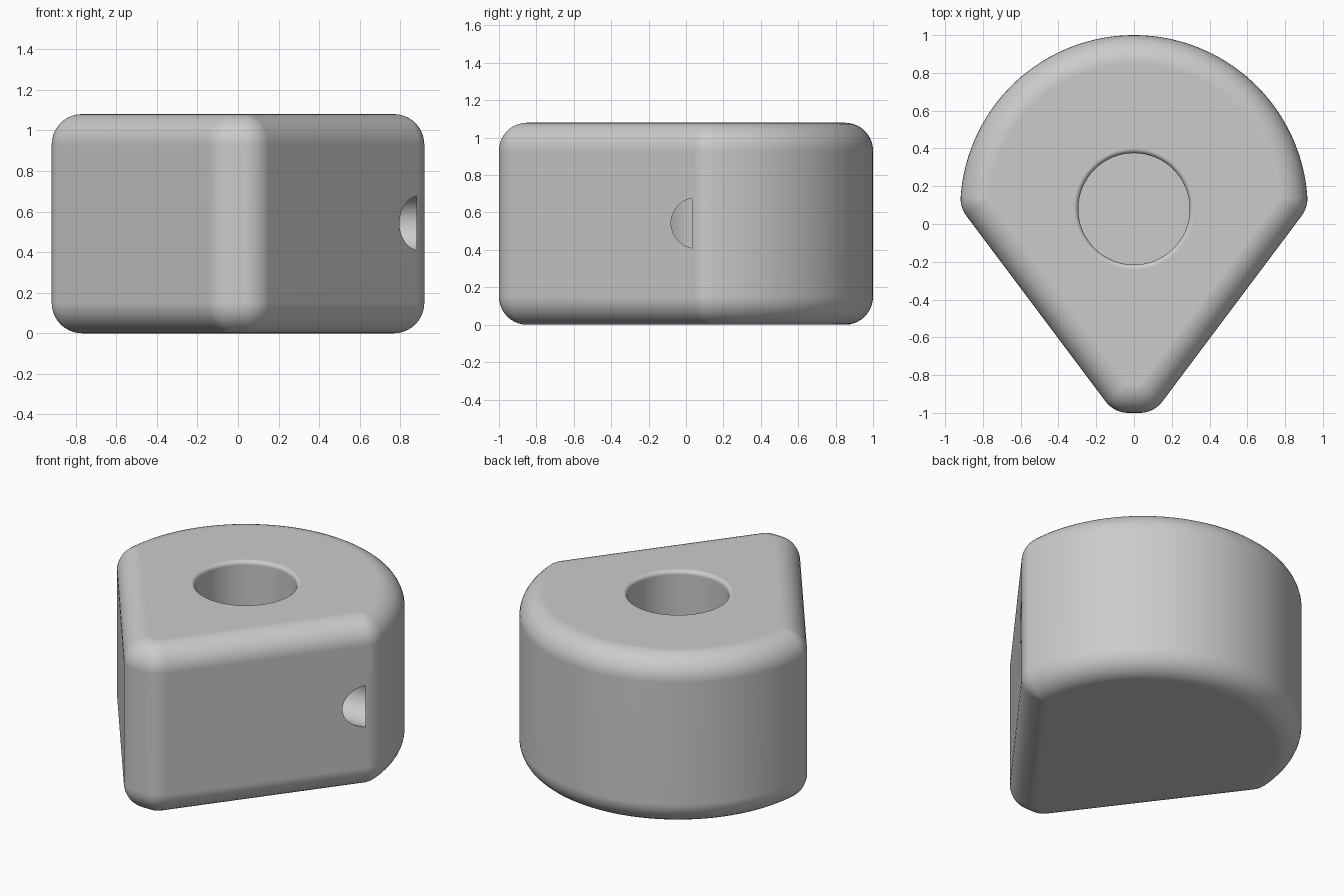
import bpy, bmesh
from math import sin, cos, pi, radians, atan2

if "Cube" in bpy.data.objects:
    bpy.data.objects.remove(bpy.data.objects["Cube"])

HEIGHT, ROUND, STEPS = 1.08, 0.15, 10
HUB_Y, BORE_R, BORE_FLOOR = 0.08, 0.295, 0.2

grey = bpy.data.materials.new("plain grey")
grey.use_nodes = True
grey.diffuse_color = (0.6, 0.6, 0.6, 1)
grey.node_tree.nodes["Principled BSDF"].inputs["Base Color"].default_value = (0.6, 0.6, 0.6, 1)


def arc(cx, cy, r, a0, a1, n):
    return [(cx + r * cos(a0 + (a1 - a0) * i / n), cy + r * sin(a0 + (a1 - a0) * i / n))
            for i in range(n + 1)]


def outline(d):
    """Teardrop outline, grown by d from the core shape."""
    side, corner = atan2(-0.6, 0.8), atan2(0.054, 0.768)
    half = arc(0.03, -0.85, d, -pi / 2, side, 8)
    half += arc(0.768, 0.134, d, side, corner, 8)
    half += arc(0, HUB_Y, 0.77 + d, corner, pi / 2, 32)[1:]
    return half + [(-x, y) for x, y in reversed(half[:-1])]


def loft(name, rings):
    """Skin a stack of (points, z) rings and cap both ends."""
    bm = bmesh.new()
    loops = [[bm.verts.new((x, y, z)) for x, y in pts] for pts, z in rings]
    for low, high in zip(loops, loops[1:]):
        for i in range(len(low)):
            j = (i + 1) % len(low)
            bm.faces.new((low[i], low[j], high[j], high[i]))
    bm.faces.new(loops[0][::-1])
    bm.faces.new(loops[-1])
    bmesh.ops.remove_doubles(bm, verts=bm.verts, dist=0.0001)
    bmesh.ops.recalc_face_normals(bm, faces=bm.faces)
    mesh = bpy.data.meshes.new(name)
    bm.to_mesh(mesh)
    bm.free()
    mesh.materials.append(grey)
    obj = bpy.data.objects.new(name, mesh)
    bpy.context.collection.objects.link(obj)
    return obj


# Body with rounded top and bottom edges
turns = [pi / 2 * i / STEPS for i in range(STEPS + 1)]
bottom = [(outline(ROUND * sin(t)), ROUND - ROUND * cos(t)) for t in turns]
top = [(pts, HEIGHT - z) for pts, z in reversed(bottom)]
body = loft("body", bottom + top)

# Blind centre bore with a softened rim
lip = 0.025
bore = [(BORE_R, BORE_FLOOR)]
bore += [(BORE_R + lip * (1 - cos(t)), HEIGHT - lip + lip * sin(t)) for t in turns[::2]]
bore.append((BORE_R + lip, HEIGHT + 0.1))
bore_cutter = loft("bore_cutter", [(arc(0, HUB_Y, r, 0, 2 * pi, 64)[:-1], z) for r, z in bore])

# Cross hole from the bore, breaking out through the left flank
circle = arc(0, 0, 0.135, 0, 2 * pi, 48)[:-1]
hole_cutter = loft("hole_cutter", [(circle, 0), (circle, 0.88)])
hole_cutter.rotation_euler = (0, radians(90), 0)
hole_cutter.location = (0, 0.055, 0.543)

for cutter in (bore_cutter, hole_cutter):
    cut = body.modifiers.new(cutter.name, "BOOLEAN")
    cut.operation, cut.solver, cut.object = "DIFFERENCE", "EXACT", cutter
    cutter.hide_render = True

bpy.ops.object.select_all(action="DESELECT")
body.select_set(True)
bpy.context.view_layer.objects.active = body
for cutter in (bore_cutter, hole_cutter):
    bpy.ops.object.modifier_apply(modifier=cutter.name)
    bpy.data.objects.remove(cutter)

# Smooth rounds with crisp hole edges
bpy.ops.object.shade_smooth_by_angle(angle=radians(30))
weighted = body.modifiers.new("weighted_normals", "WEIGHTED_NORMAL")
weighted.keep_sharp = True
